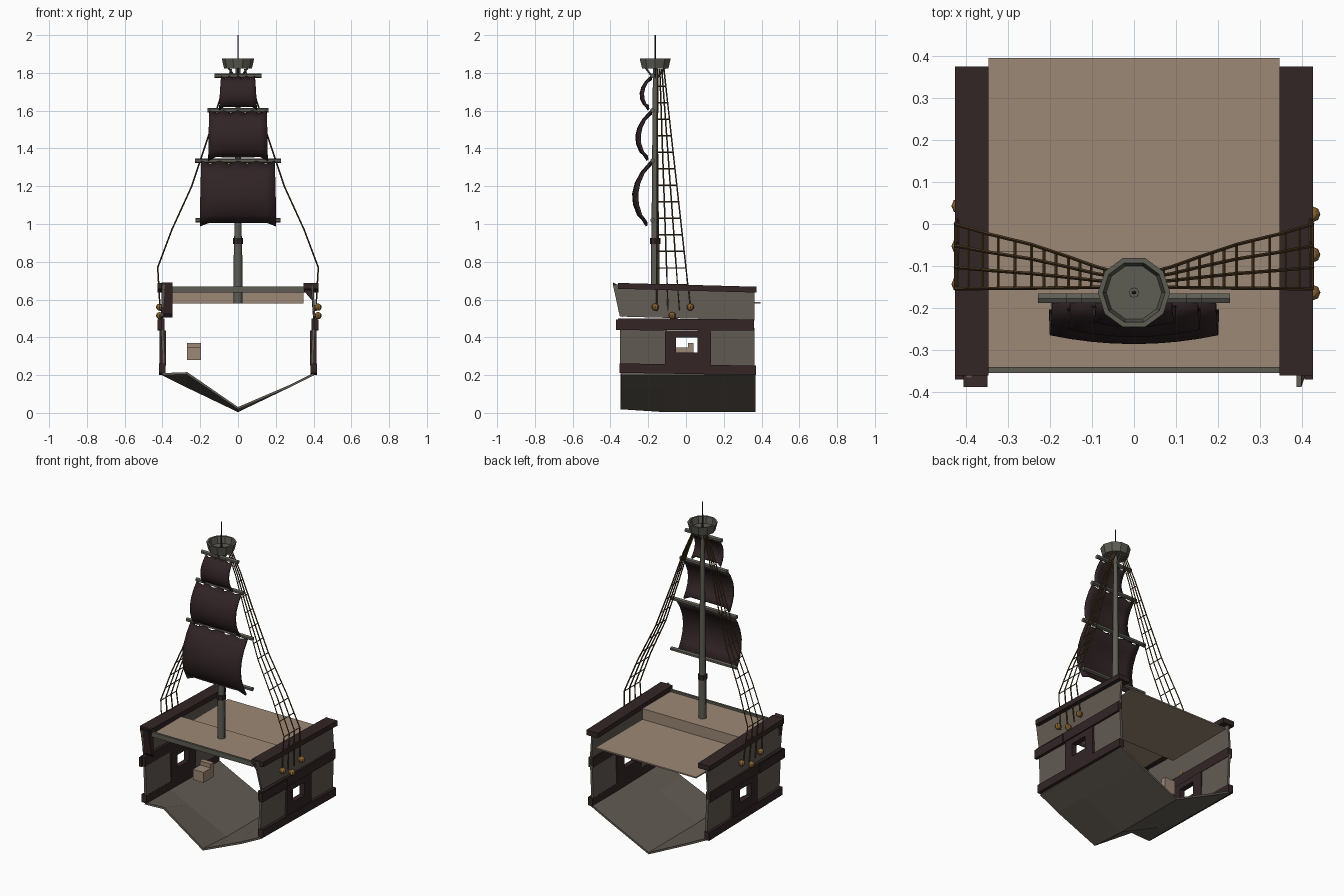
import bpy, bmesh, math
from mathutils import Vector, Matrix

if "Cube" in bpy.data.objects:
    bpy.data.objects.remove(bpy.data.objects["Cube"])


def material(name, rgb):
    m = bpy.data.materials.new(name)
    lin = [(c / 255 / 12.92) if c < 11 else ((c / 255 + 0.055) / 1.055) ** 2.4 for c in rgb]
    m.diffuse_color = (*lin, 1)
    m.use_nodes = True
    m.node_tree.nodes["Principled BSDF"].inputs["Base Color"].default_value = m.diffuse_color
    return m


PLANK = material("weathered planks", (98, 91, 83))
SPAR = material("grey spar wood", (93, 92, 84))
TRIM = material("dark trim", (51, 37, 38))
SAIL = material("dark sailcloth", (48, 35, 37))
DECK = material("pale deck", (156, 136, 118))
ROPE = material("brown rope", (84, 64, 38))
BLOCK = material("tan block wood", (138, 100, 52))


def finish(name, bm, mat, solid=0, smooth=False):
    bmesh.ops.recalc_face_normals(bm, faces=bm.faces[:])
    me = bpy.data.meshes.new(name)
    bm.to_mesh(me)
    bm.free()
    me.materials.append(mat)
    ob = bpy.data.objects.new(name, me)
    bpy.context.collection.objects.link(ob)
    if solid:
        mod = ob.modifiers.new("thickness", "SOLIDIFY")
        mod.thickness = solid
        mod.offset = 0
    if smooth:
        for p in me.polygons:
            p.use_smooth = len(p.vertices) == 4
    return ob


def tube(bm, a, b, r0, r1=None, n=4):
    a, b = Vector(a), Vector(b)
    d = b - a
    mat = Matrix.Translation((a + b) / 2) @ d.to_track_quat('Z', 'Y').to_matrix().to_4x4()
    bmesh.ops.create_cone(bm, cap_ends=True, segments=n, radius1=r0,
                          radius2=r0 if r1 is None else r1, depth=d.length, matrix=mat)


def prism(bm, section, y0, y1, lift=0.0, lean=0.0):
    """Extrude an (x, z) section along y; lift raises the front, lean rakes its top."""
    zlow = min(z for x, z in section)
    f = [bm.verts.new((x, y0 - lean * (z - zlow), z + lift)) for x, z in section]
    r = [bm.verts.new((x, y1, z)) for x, z in section]
    n = len(section)
    bm.faces.new(f)
    bm.faces.new(r[::-1])
    for i in range(n):
        j = (i + 1) % n
        bm.faces.new((f[i], f[j], r[j], r[i]))


def rect(x0, x1, z0, z1):
    return [(x0, z0), (x1, z0), (x1, z1), (x0, z1)]


def both_sides(name, mat, parts):
    bm = bmesh.new()
    for s in (1, -1):
        for section, *rest in parts:
            prism(bm, [(s * x, z) for x, z in section], *rest)
    return finish(name, bm, mat)


def box(name, mat, x0, x1, y0, y1, z0, z1):
    bm = bmesh.new()
    prism(bm, rect(x0, x1, z0, z1), y0, y1)
    return finish(name, bm, mat)


# Open V-shaped lower hull, with the front left bilge pushed upward
bm = bmesh.new()
rows = []
for y, keel in ((-0.345, 0.025), (-0.11, 0.01), (0.368, 0.01)):
    row = []
    for x, z in ((-0.4, 0.205), (-0.27, 0.14), (0, keel), (0.27, 0.14), (0.4, 0.205)):
        if x == -0.27 and y < -0.3:
            z = 0.21
        row.append(bm.verts.new((x, y, z)))
    rows.append(row)
for a, b in zip(rows, rows[1:]):
    for i in range(4):
        bm.faces.new((a[i], a[i + 1], b[i + 1], b[i]))
finish("lower_hull", bm, PLANK, solid=0.012)

# Side planking in front of and behind each gun port, and the bulwark above
mid = [(0.385, 0.24), (0.400, 0.24), (0.408, 0.45), (0.393, 0.45)]
upper = [(0.398, 0.49), (0.410, 0.49), (0.398, 0.66), (0.386, 0.66)]
both_sides("side_planking", PLANK, [
    (mid, -0.35, -0.10), (mid, 0.12, 0.362), (upper, -0.35, 0.362, 0.02, 0.22)])

# Dark wales, caps and gun port frames
both_sides("lower_wale", TRIM, [(rect(0.385, 0.418, 0.2, 0.25), -0.352, 0.37, 0.012)])
both_sides("upper_wale", TRIM, [
    (rect(0.39, 0.42, 0.435, 0.495), -0.36, 0.36, 0.006),
    (rect(0.405, 0.425, 0.435, 0.49), -0.37, -0.12, 0.005)])
both_sides("bulwark_cap", TRIM, [
    (rect(0.346, 0.425, 0.637, 0.668), -0.36, 0.374, 0.02)])
fx0, fx1 = 0.382, 0.415
both_sides("gun_port_frame", TRIM, [
    (rect(fx0, fx1, 0.25, 0.435), -0.11, -0.052),
    (rect(fx0, fx1, 0.25, 0.435), 0.062, 0.132),
    (rect(fx0, fx1, 0.25, 0.32), -0.052, 0.062),
    (rect(fx0, fx1, 0.40, 0.435), -0.052, 0.062)])
bm = bmesh.new()
prism(bm, rect(-0.405, -0.348, 0.505, 0.665), -0.355, -0.335, 0.025, 0.2)
finish("bulwark_end_post", bm, TRIM)
bm = bmesh.new()
prism(bm, [(0.346, 0.65), (0.40, 0.585), (0.40, 0.65)], -0.35, -0.33)
finish("bulwark_end_bracket", bm, TRIM)

# Stepped deck: raised front, riser, lower rear
bm = bmesh.new()
prism(bm, [(-0.346, 0.645), (0.346, 0.645), (0.346, 0.655), (-0.346, 0.655)], -0.35, -0.07)
prism(bm, rect(-0.346, 0.346, 0.585, 0.655), -0.075, -0.065)
prism(bm, rect(-0.346, 0.346, 0.58, 0.588), -0.07, 0.395)
finish("stepped_deck", bm, DECK)
box("deck_front_beam", SPAR, -0.35, 0.35, -0.354, -0.34, 0.638, 0.668)

# Small crate stack behind the left port
bm = bmesh.new()
prism(bm, rect(-0.27, -0.195, 0.28, 0.345), -0.06, 0.04)
prism(bm, rect(-0.27, -0.195, 0.345, 0.37), 0.01, 0.04)
finish("hold_crates", bm, DECK)

# Mast in tapered lengths, with a collar
MY = -0.163
bm = bmesh.new()
tube(bm, (0, MY, 0.58), (0, MY, 0.92), 0.024, 0.022, 8)
tube(bm, (0, MY, 0.92), (0, MY, 1.84), 0.020, 0.012, 8)
finish("mast", bm, SPAR, smooth=True)
bm = bmesh.new()
tube(bm, (0, MY, 0.895), (0, MY, 0.925), 0.027, 0.027, 8)
finish("mast_collar", bm, TRIM)
bm = bmesh.new()
tube(bm, (0, MY, 1.83), (0, MY, 2.0), 0.005, 0.003, 6)
finish("mast_spike", bm, TRIM)

# Crow's nest: open flared tub and its struts
bm = bmesh.new()
rings = []
for r, z in ((0.073, 1.822), (0.086, 1.875), (0.074, 1.875), (0.066, 1.835)):
    rings.append([bm.verts.new((r * math.cos(2 * math.pi * i / 10), MY + r * math.sin(2 * math.pi * i / 10), z))
                  for i in range(10)])
bm.faces.new(rings[0][::-1])
bm.faces.new(rings[-1])
for a, b in zip(rings, rings[1:]):
    for i in range(10):
        j = (i + 1) % 10
        bm.faces.new((a[i], a[j], b[j], b[i]))
for dx, dy in ((1, 0), (-1, 0), (0, 1), (0, -1)):
    tube(bm, (dx * 0.012, MY + dy * 0.012, 1.775), (dx * 0.05, MY + dy * 0.05, 1.825), 0.005)
finish("crows_nest", bm, SPAR)

# Yards
bm = bmesh.new()
for z, half in ((1.02, 0.225), (1.335, 0.228), (1.602, 0.162), (1.785, 0.125)):
    tube(bm, (-half, MY - 0.014, z), (half, MY - 0.014, z), 0.013, 0.013, 6)
finish("yards", bm, SPAR)


# Billowing sails with scalloped heads and pointed lower corners
def sail(name, half_top, half_low, z0, z1, depth):
    bm = bmesh.new()
    nu, nv = 8, 6
    grid = []
    for j in range(nv + 1):
        v = j / nv
        row = []
        for i in range(nu + 1):
            u = 2 * i / nu - 1
            z = z0 + (z1 - z0) * v
            if j == nv and i % 2:
                z -= 0.014
            if j == 0 and abs(u) < 0.95:
                z += 0.02
            belly = math.sin(math.pi * (0.08 + 0.92 * v)) ** 0.85 if v < 1 else 0
            y = MY - 0.022 - depth * belly * (1 - 0.22 * u * u)
            row.append(bm.verts.new((u * (half_low + (half_top - half_low) * v), y, z)))
        grid.append(row)
    for a, b in zip(grid, grid[1:]):
        for i in range(nu):
            bm.faces.new((a[i], a[i + 1], b[i + 1], b[i]))
    return finish(name, bm, SAIL, solid=0.012, smooth=True)


sail("main_sail", 0.195, 0.202, 0.99, 1.33, 0.095)
sail("top_sail", 0.152, 0.158, 1.338, 1.597, 0.078)
sail("topgallant_sail", 0.09, 0.1, 1.605, 1.78, 0.055)

# Shrouds: four ropes a side following a bowed path, tied by rungs
PATH = [(0.035, 1.82), (0.09, 1.68), (0.155, 1.47), (0.245, 1.2), (0.35, 0.97), (0.425, 0.77), (0.412, 0.54)]


def rope_point(side, k, z):
    for (xa, za), (xb, zb) in zip(PATH, PATH[1:]):
        if zb <= z <= za:
            x = xa + (xb - xa) * (za - z) / (za - zb)
            break
    f = (1.82 - z) / 1.28
    top, low = -0.15 + 0.011 * k, -0.155 + 0.06 * k
    return Vector((side * x, top + (low - top) * f, z))


bm = bmesh.new()
for s in (1, -1):
    for k in range(4):
        for (_, za), (_, zb) in zip(PATH, PATH[1:]):
            tube(bm, rope_point(s, k, za), rope_point(s, k, zb), 0.004)
finish("shroud_ropes", bm, ROPE)
bm = bmesh.new()
for s in (1, -1):
    for r in range(13):
        z = 0.68 + 0.0875 * r
        tube(bm, rope_point(s, 0, z), rope_point(s, 3, z), 0.0035)
finish("shroud_rungs", bm, ROPE)

# Round rope blocks on the hull sides
bm = bmesh.new()
for s, cx, dy in ((1, 0.424, 0), (-1, 0.415, 0.02)):
    for y, z in ((-0.163, 0.56), (-0.073, 0.515), (0.023, 0.56)):
        tube(bm, (s * (cx - 0.02), y + dy, z), (s * cx, y + dy, z), 0.012, 0.012, 8)
        bmesh.ops.create_uvsphere(bm, u_segments=8, v_segments=6, radius=0.019,
                                  matrix=Matrix.Translation((s * cx, y + dy, z)))
finish("rope_blocks", bm, BLOCK)
